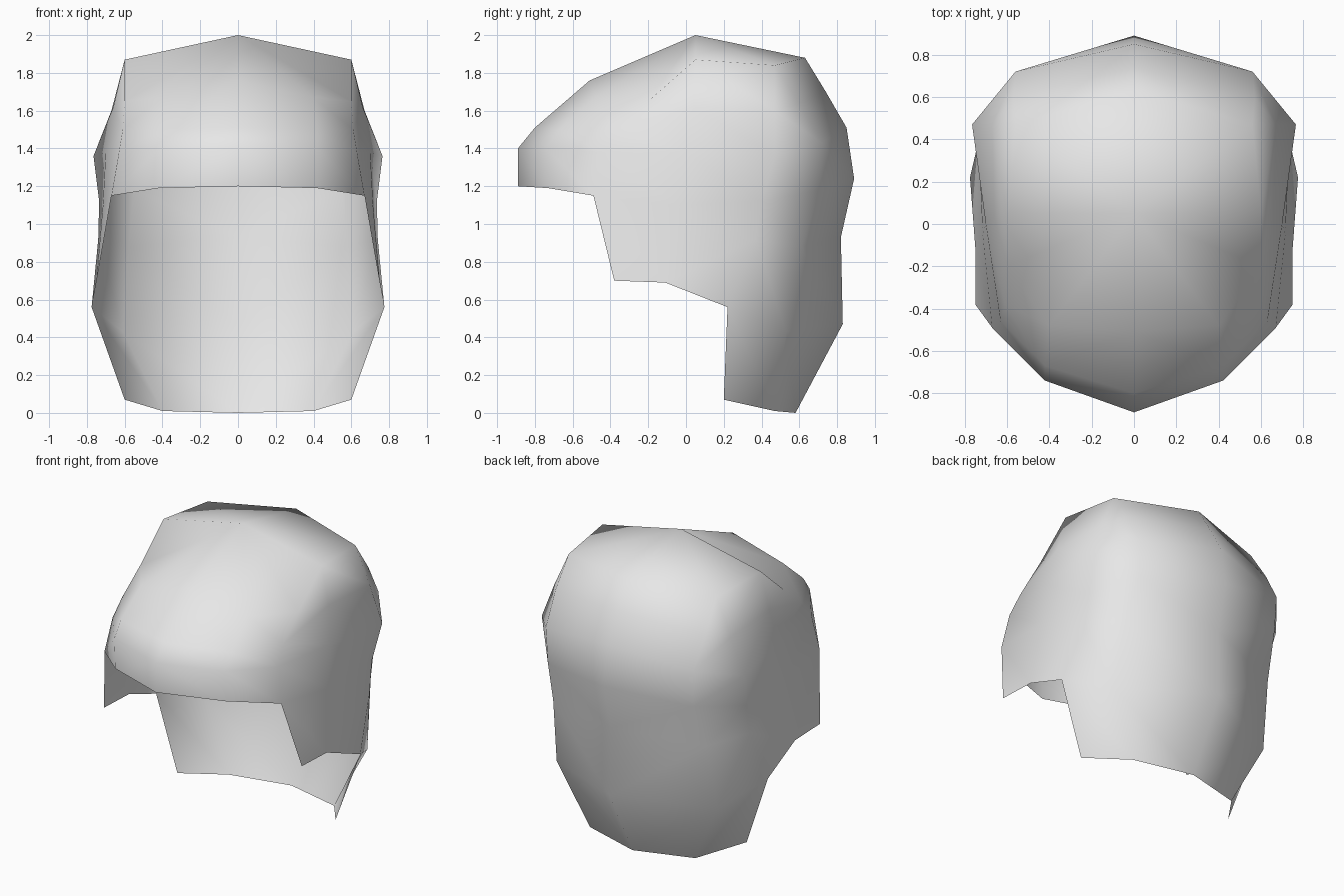
import bpy
import bmesh

cube = bpy.data.objects.get("Cube")
if cube:
    bpy.data.objects.remove(cube, do_unlink=True)

# One flat colour for the whole shell
grey = bpy.data.materials.new("light_grey")
grey.use_nodes = True
grey.diffuse_color = (0.8, 0.8, 0.8, 1)
grey.node_tree.nodes["Principled BSDF"].inputs["Base Color"].default_value = (0.8, 0.8, 0.8, 1)

# Vertical profiles of the left half, each running from the crown down to the rim
CROWN = (0, 0.05, 2.0)
front_centre = [(0, -0.51, 1.76), (0, -0.80, 1.51), (0, -0.89, 1.40), (0, -0.89, 1.20)]
front_side = [(0.40, -0.48, 1.67), (0.42, -0.67, 1.50), (0.42, -0.74, 1.40), (0.42, -0.73, 1.19)]
temple = [(0.60, -0.20, 1.65), (0.61, -0.38, 1.50), (0.63, -0.46, 1.38),
          (0.67, -0.49, 1.15), (0.75, -0.38, 0.70)]
# The repeated last point closes the slanted rim behind the cheek as a triangle
side = [(0.60, 0.05, 1.87), (0.66, 0.04, 1.62), (0.70, 0.0, 1.38),
        (0.715, -0.05, 1.10), (0.75, -0.11, 0.69), (0.75, -0.11, 0.69)]
side_back = [(0.56, 0.47, 1.84), (0.67, 0.47, 1.60), (0.765, 0.47, 1.36),
             (0.735, 0.40, 1.12), (0.74, 0.37, 0.92), (0.775, 0.22, 0.56), (0.60, 0.20, 0.07)]
# Starts on the same corner as side_back
back_corner = [(0.56, 0.47, 1.84), (0.57, 0.60, 1.64), (0.56, 0.72, 1.43),
               (0.55, 0.71, 1.18), (0.58, 0.61, 0.88), (0.61, 0.53, 0.43), (0.40, 0.47, 0.01)]
back_centre = [(0, 0.63, 1.88), (0, 0.74, 1.70), (0, 0.85, 1.51), (0, 0.89, 1.24),
               (0, 0.82, 0.93), (0, 0.83, 0.47), (0, 0.58, 0.0)]
columns = [front_centre, front_side, temple, side, side_back, back_corner, back_centre]

bm = bmesh.new()
verts = {}


def vert(p):
    """Reuse the vertex when a point is shared."""
    if p not in verts:
        verts[p] = bm.verts.new(p)
    return verts[p]


def face(points):
    """Make a face, dropping repeated points."""
    points = list(dict.fromkeys(points))
    if len(points) > 2:
        bm.faces.new([vert(p) for p in points])


# Skin neighbouring profiles, with a fan over the crown
for a, b in zip(columns, columns[1:]):
    face([CROWN, a[0], b[0]])
    for r in range(min(len(a), len(b)) - 1):
        face([a[r], a[r + 1], b[r + 1], b[r]])

for f in bm.faces:
    f.smooth = True

mesh = bpy.data.meshes.new("head_shell")
bm.to_mesh(mesh)
bm.free()
mesh.materials.append(grey)
shell = bpy.data.objects.new("head_shell", mesh)
bpy.context.collection.objects.link(shell)

# Right half
mirror = shell.modifiers.new("mirror_halves", 'MIRROR')
mirror.use_axis[0] = True
mirror.use_clip = True
mirror.merge_threshold = 0.001
